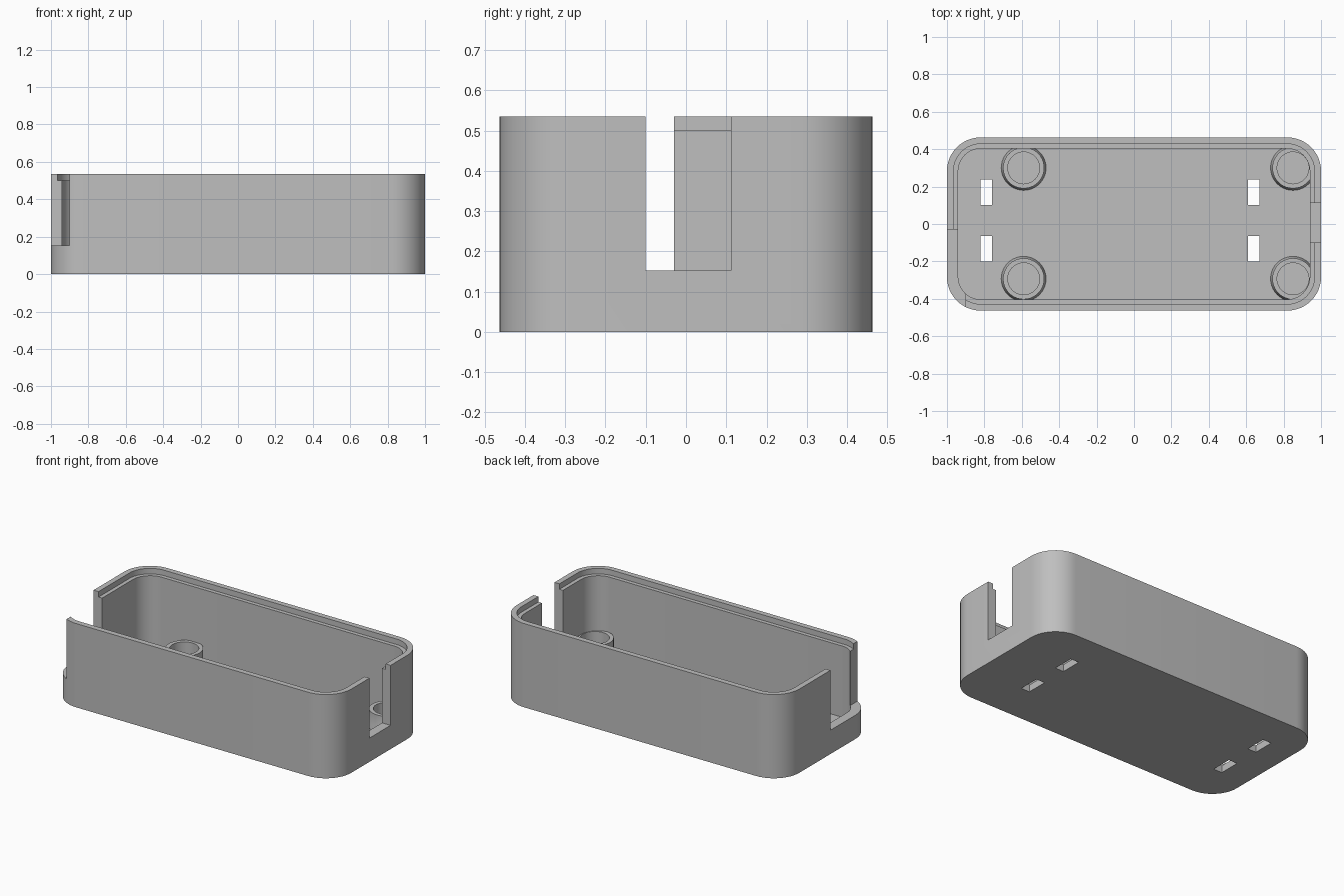
import bpy, bmesh
from math import sin, cos, pi, radians

cube = bpy.data.objects.get("Cube")
if cube:
    bpy.data.objects.remove(cube, do_unlink=True)

grey = bpy.data.materials.new("plain grey")
grey.use_nodes = True
grey.diffuse_color = (0.52, 0.52, 0.52, 1)
grey.node_tree.nodes["Principled BSDF"].inputs["Base Color"].default_value = (0.52, 0.52, 0.52, 1)

LENGTH, DEPTH, HEIGHT = 1.0, 0.463, 0.535   # half length, half depth, height
CORNER, WALL, LIP = 0.18, 0.06, 0.035
FLOOR, LEDGE, SILL = 0.045, 0.5, 0.152


def make_object(name, bm):
    bmesh.ops.recalc_face_normals(bm, faces=bm.faces)
    mesh = bpy.data.meshes.new(name)
    bm.to_mesh(mesh)
    bm.free()
    mesh.materials.append(grey)
    obj = bpy.data.objects.new(name, mesh)
    bpy.context.collection.objects.link(obj)
    return obj


def select_only(obj):
    bpy.ops.object.select_all(action='DESELECT')
    obj.select_set(True)
    bpy.context.view_layer.objects.active = obj


def rounded_outline(inset, z, steps=12):
    """Points of a rounded rectangle, inset from the outer wall."""
    r = CORNER - inset
    points = []
    for k, (sx, sy) in enumerate([(1, 1), (-1, 1), (-1, -1), (1, -1)]):
        for i in range(steps + 1):
            a = (k + i / steps) * pi / 2
            points.append((sx * (LENGTH - CORNER) + r * cos(a),
                           sy * (DEPTH - CORNER) + r * sin(a), z))
    return points


def bridge(bm, a, b):
    n = len(a)
    for i in range(n):
        bm.faces.new((a[i], a[(i + 1) % n], b[(i + 1) % n], b[i]))


def box(name, x0, x1, y0, y1, z0, z1):
    bm = bmesh.new()
    bmesh.ops.create_cube(bm, size=1)
    for v in bm.verts:
        v.co.x = x1 if v.co.x > 0 else x0
        v.co.y = y1 if v.co.y > 0 else y0
        v.co.z = z1 if v.co.z > 0 else z0
    obj = make_object(name, bm)
    obj.hide_render = True
    return obj


# Open tray with a stepped rim
bm = bmesh.new()
sections = [(0, 0), (0, HEIGHT), (LIP, HEIGHT), (LIP, LEDGE), (WALL, LEDGE), (WALL, FLOOR)]
loops = [[bm.verts.new(p) for p in rounded_outline(inset, z)] for inset, z in sections]
for lower, upper in zip(loops, loops[1:]):
    bridge(bm, lower, upper)
bm.faces.new(loops[0])
bm.faces.new(loops[-1])
tray = make_object("tray_shell", bm)

# Openings: end slot, open corner, and four strap holes in the floor
cutters = [
    box("slot_cutter", 0.9, 1.1, -0.10, 0.112, SILL, 1),
    box("corner_cutter", -1.1, -0.9, -0.6, -0.03, SILL, 1),
]
for x0 in (-0.82, 0.61):
    for y0 in (0.102, -0.2):
        cutters.append(box("strap_hole_cutter", x0, x0 + 0.06, y0, y0 + 0.135, -0.1, 0.12))

select_only(tray)
for cutter in cutters:
    mod = tray.modifiers.new("cut", 'BOOLEAN')
    mod.operation = 'DIFFERENCE'
    mod.solver = 'EXACT'
    mod.object = cutter
    bpy.ops.object.modifier_apply(modifier=mod.name)
for cutter in cutters:
    bpy.data.objects.remove(cutter, do_unlink=True)
bpy.ops.object.shade_smooth_by_angle(angle=radians(30))

# Hollow round bosses standing on the floor, slightly tapered
SIDES = 40
for x, side in ((-0.59, "right"), (0.85, "left")):
    for y, end in ((0.3, "back"), (-0.293, "front")):
        bm = bmesh.new()
        rings = []
        for r, z in ((0.12, 0.02), (0.12, FLOOR), (0.11, 0.075), (0.11, 0.148),
                     (0.085, 0.148), (0.085, 0.02)):
            rings.append([bm.verts.new((x + r * cos(2 * pi * i / SIDES),
                                        y + r * sin(2 * pi * i / SIDES), z))
                          for i in range(SIDES)])
        for a, b in zip(rings, rings[1:] + rings[:1]):
            bridge(bm, a, b)
        boss = make_object(f"boss_{end}_{side}", bm)
        select_only(boss)
        bpy.ops.object.shade_smooth_by_angle(angle=radians(30))
